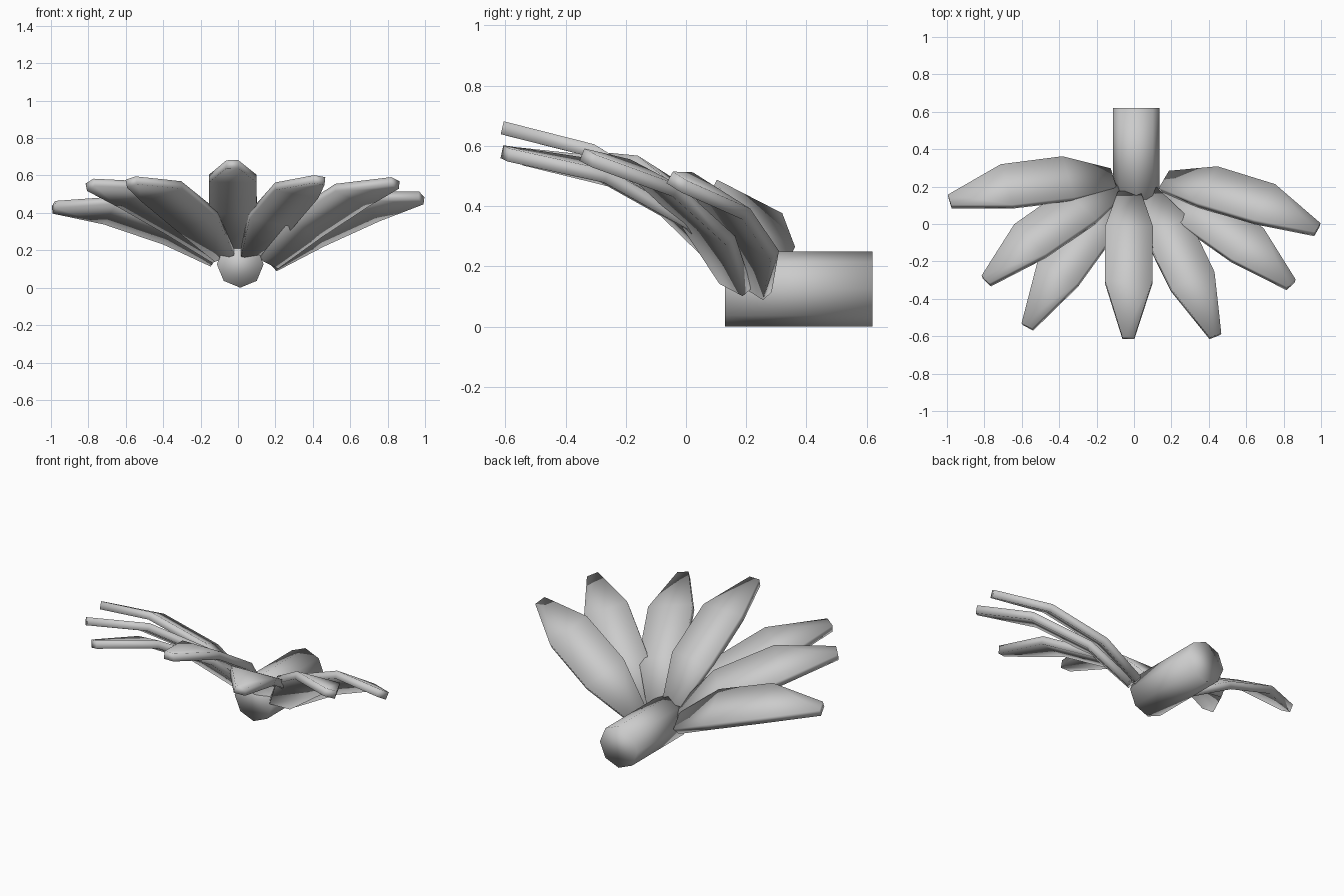
import bpy, bmesh, math
from mathutils import Vector

if "Cube" in bpy.data.objects:
    bpy.data.objects.remove(bpy.data.objects["Cube"])

# leaf stations: distance along chord, bow height, half width, slope in degrees
STATIONS = [(0, 0, 0.06, 20), (0.295, 0.088, 0.128, 12),
            (0.67, 0.095, 0.126, -8), (1, 0, 0.032, -17)]
THICK = 0.044


def smooth(obj):
    for p in obj.data.polygons:
        p.use_smooth = True


def leaf(name, base, tip, side):
    base, tip, side = Vector(base), Vector(tip), Vector(side)
    chord = tip - base
    length = chord.length
    fwd = chord.normalized()
    side = (side - fwd * side.dot(fwd)).normalized()
    up = fwd.cross(side)
    bm = bmesh.new()
    rings = []
    for along, bow, half, slope in STATIONS:
        a = math.radians(slope)
        centre = base + fwd * along * length + up * bow * length
        normal = (up * math.cos(a) - fwd * math.sin(a)) * THICK / 2
        rings.append([bm.verts.new(centre + side * half * s + normal * n)
                      for s, n in ((-1, -1), (1, -1), (1, 1), (-1, 1))])
    for r, q in zip(rings, rings[1:]):
        for j in range(4):
            k = (j + 1) % 4
            bm.faces.new((r[j], r[k], q[k], q[j]))
    bm.faces.new(rings[0])
    bm.faces.new(rings[-1])
    bmesh.ops.recalc_face_normals(bm, faces=bm.faces)
    mesh = bpy.data.meshes.new(name)
    bm.to_mesh(mesh)
    bm.free()
    obj = bpy.data.objects.new(name, mesh)
    bpy.context.collection.objects.link(obj)
    smooth(obj)


# eight-sided stem lying along y
bpy.ops.mesh.primitive_cylinder_add(vertices=8, radius=0.125, depth=0.49,
                                    location=(0.012, 0.375, 0.125),
                                    rotation=(math.pi / 2, 0, 0))
stem = bpy.context.object
stem.name = "stem"
smooth(stem)

# fan of leaves: base point, tip point, direction across the blade
LEAVES = {
    "leaf_far_left": ((-0.12, 0.235, 0.155), (-0.985, 0.12, 0.43), (0.12, -0.22, 0.10)),
    "leaf_left": ((-0.09, 0.19, 0.17), (-0.79, -0.305, 0.55), (0.16, -0.20, 0.13)),
    "leaf_front_left": ((-0.07, 0.16, 0.17), (-0.57, -0.55, 0.565), (0.20, -0.16, 0.10)),
    "leaf_centre": ((-0.025, 0.16, 0.21), (-0.03, -0.61, 0.66), (1, 0, 0)),
    "leaf_front_right": ((0.07, 0.16, 0.17), (0.435, -0.60, 0.575), (0.22, 0.10, -0.05)),
    "leaf_right": ((0.165, 0.165, 0.135), (0.84, -0.325, 0.56), (0.18, 0.23, -0.13)),
    "leaf_far_right": ((0.17, 0.225, 0.13), (0.98, -0.03, 0.48), (0.10, 0.20, -0.13)),
}
for name, (base, tip, side) in LEAVES.items():
    leaf(name, base, tip, side)
